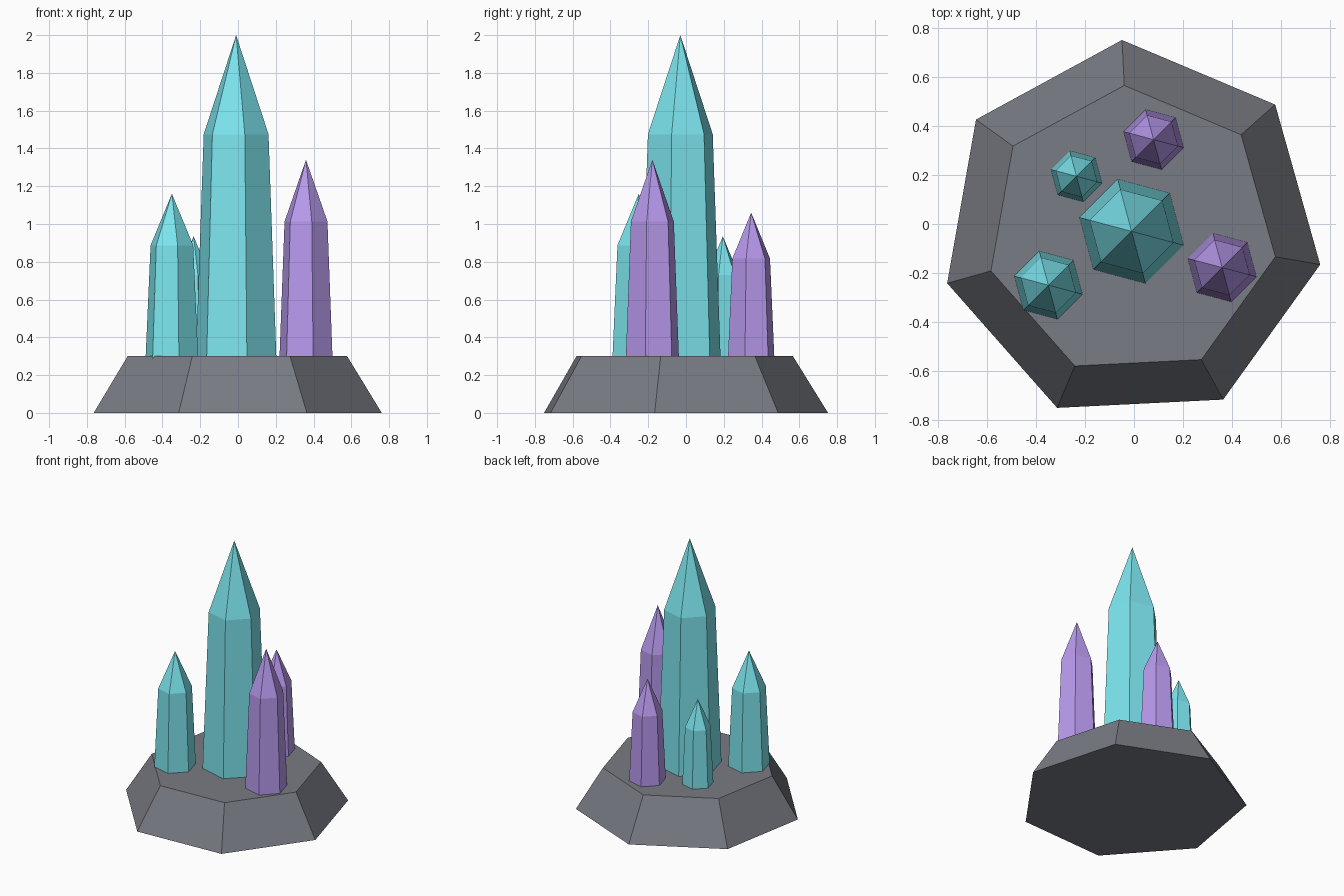
import bpy, bmesh
from math import cos, sin, tau, radians

if "Cube" in bpy.data.objects:
    bpy.data.objects.remove(bpy.data.objects["Cube"])


def material(name, rgb):
    mat = bpy.data.materials.new(name)
    mat.diffuse_color = (*rgb, 1)
    mat.use_nodes = True
    mat.node_tree.nodes["Principled BSDF"].inputs["Base Color"].default_value = mat.diffuse_color
    return mat


def faceted_solid(name, centre, sides, start_deg, rings, mat, tip_z=None):
    """Stack polygon rings of (radius, z), closed by a cap or a pointed tip."""
    bm = bmesh.new()
    loops = []
    for radius, z in rings:
        angles = [radians(start_deg) + tau * i / sides for i in range(sides)]
        loops.append([bm.verts.new((radius * cos(a), radius * sin(a), z)) for a in angles])
    bm.faces.new(loops[0][::-1])
    for low, high in zip(loops, loops[1:]):
        for i in range(sides):
            j = (i + 1) % sides
            bm.faces.new((low[i], low[j], high[j], high[i]))
    if tip_z is None:
        bm.faces.new(loops[-1])
    else:
        tip = bm.verts.new((0, 0, tip_z))
        for i in range(sides):
            bm.faces.new((loops[-1][i], loops[-1][(i + 1) % sides], tip))
    mesh = bpy.data.meshes.new(name)
    bm.to_mesh(mesh)
    bm.free()
    mesh.materials.append(mat)
    obj = bpy.data.objects.new(name, mesh)
    obj.location = (*centre, 0)
    bpy.context.collection.objects.link(obj)
    return obj


stone = material("stone", (0.19, 0.20, 0.23))
cyan = material("cyan_crystal", (0.20, 0.78, 0.85))
purple = material("purple_crystal", (0.48, 0.32, 0.85))

# Seven-sided tapered rock base
faceted_solid("rock_base", (-0.01, -0.03), 7, -10, [(0.783, 0), (0.597, 0.3)], stone)

# Crystals sunk slightly into the rock: name, centre, base radius, tip height
ROOT = 0.25
crystals = [
    ("main_crystal", (-0.01, -0.03), 0.222, 2.00, cyan),
    ("front_left_crystal", (-0.35, -0.25), 0.146, 1.16, cyan),
    ("back_left_crystal", (-0.235, 0.195), 0.110, 0.935, cyan),
    ("front_right_crystal", (0.36, -0.178), 0.147, 1.34, purple),
    ("back_right_crystal", (0.08, 0.345), 0.129, 1.06, purple),
]
for name, centre, radius, tip, mat in crystals:
    shoulder = ROOT + 0.7 * (tip - ROOT)
    faceted_solid(name, centre, 6, 45, [(radius, ROOT), (radius * 0.8, shoulder)], mat, tip)
